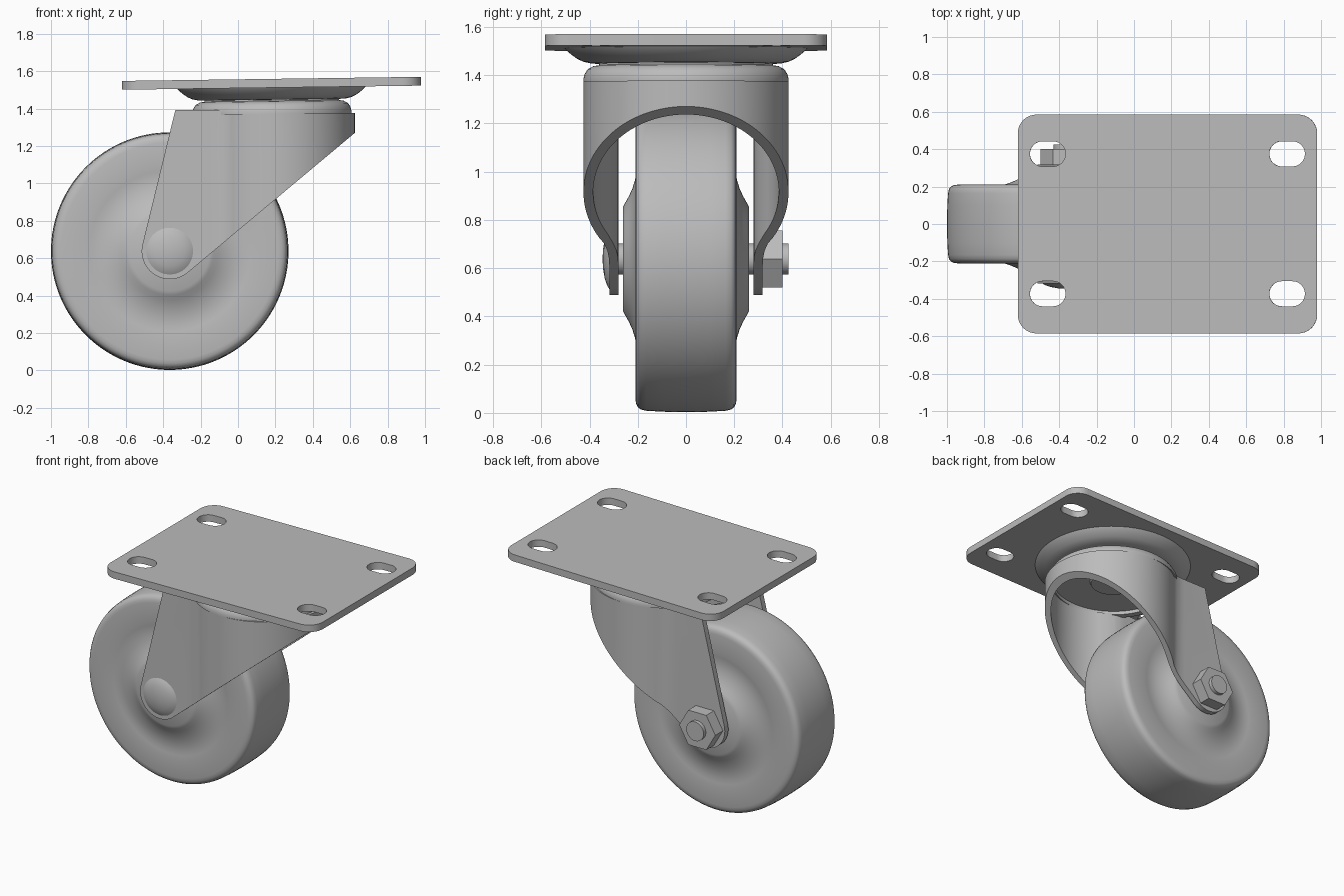
import bpy, bmesh
from math import sin, cos, pi, radians
from mathutils import Matrix, Vector

if "Cube" in bpy.data.objects:
    bpy.data.objects.remove(bpy.data.objects["Cube"])

mat = bpy.data.materials.new("plain grey")
mat.use_nodes = True
GREY = (0.5, 0.5, 0.5, 1)
mat.diffuse_color = GREY
mat.node_tree.nodes["Principled BSDF"].inputs["Base Color"].default_value = GREY

AXLE = Vector((-0.365, 0, 0.638))
SWIVEL_X = 0.2
TILT = Matrix.Translation((SWIVEL_X, 0, 0)) @ Matrix.Rotation(-0.0137, 4, 'Y')
TO_Y = Matrix.Rotation(radians(-90), 4, 'X')   # local z -> world y
ON_AXLE = Matrix.Translation(AXLE) @ TO_Y


def finish(name, bm, matrix=Matrix()):
    bm.transform(matrix)
    bmesh.ops.recalc_face_normals(bm, faces=bm.faces)
    me = bpy.data.meshes.new(name)
    bm.to_mesh(me)
    bm.free()
    me.materials.append(mat)
    ob = bpy.data.objects.new(name, me)
    bpy.context.collection.objects.link(ob)
    return ob


def smooth(ob, angle=35):
    bpy.ops.object.select_all(action='DESELECT')
    ob.select_set(True)
    bpy.context.view_layer.objects.active = ob
    bpy.ops.object.shade_smooth_by_angle(angle=radians(angle))
    return ob


def lathe(name, profile, matrix, steps=96):
    """Spin (radius, height) points around local z."""
    bm = bmesh.new()
    verts = [bm.verts.new((r, 0, h)) for r, h in profile]
    edges = [bm.edges.new(p) for p in zip(verts, verts[1:])]
    bmesh.ops.spin(bm, geom=verts + edges, cent=(0, 0, 0), axis=(0, 0, 1),
                   angle=2 * pi, steps=steps, use_duplicate=False)
    bmesh.ops.remove_doubles(bm, verts=bm.verts, dist=0.0002)
    return smooth(finish(name, bm, matrix))


def prism(name, outline, low, high, matrix=Matrix()):
    bm = bmesh.new()
    face = bm.faces.new([bm.verts.new((x, y, low)) for x, y in outline])
    new = bmesh.ops.extrude_face_region(bm, geom=[face])["geom"]
    bmesh.ops.translate(bm, vec=(0, 0, high - low),
                        verts=[v for v in new if isinstance(v, bmesh.types.BMVert)])
    return finish(name, bm, matrix)


def arc(cx, cy, r, start, end, n):
    angles = [radians(start + (end - start) * i / n) for i in range(n + 1)]
    return [(cx + r * cos(a), cy + r * sin(a)) for a in angles]


def rounded_box(cx, cy, hx, hy, r, n=10):
    pts = []
    for k, (sx, sy) in enumerate([(1, 1), (-1, 1), (-1, -1), (1, -1)]):
        pts += arc(cx + sx * (hx - r), cy + sy * (hy - r), r, 90 * k, 90 * k + 90, n)
    return pts


def boolean(ob, cutter, operation):
    mod = ob.modifiers.new("cut", 'BOOLEAN')
    mod.operation, mod.solver, mod.object = operation, 'EXACT', cutter
    bpy.context.view_layer.objects.active = ob
    bpy.ops.object.modifier_apply(modifier=mod.name)
    bpy.data.objects.remove(cutter)


# Top plate with four slots
plate = prism("top_plate", rounded_box(0, 0, 0.8, 0.585, 0.1), 1.512, 1.559, TILT)
for x in (-0.64, 0.64):
    for y in (-0.373, 0.375):
        slot = prism("slot_cutter", rounded_box(x, y, 0.095, 0.067, 0.0665), 1.4, 1.7, TILT)
        boolean(plate, slot, 'DIFFERENCE')
smooth(plate)

# Swivel race, neck and kingpin
lathe("swivel_race", [(0, 1.514), (0.505, 1.514), (0.495, 1.502), (0.475, 1.485), (0.45, 1.467),
                      (0.425, 1.456), (0.395, 1.449), (0.35, 1.447), (0, 1.447)], TILT)
lathe("swivel_neck", [(0.36, 1.45), (0.36, 1.43)], TILT)
lathe("kingpin", [(0.15, 1.4), (0.14, 1.375), (0, 1.375)], TILT)

# Fork crown with rounded shoulder
lathe("fork_crown", [(0, 1.442), (0.355, 1.442), (0.385, 1.437), (0.408, 1.424), (0.42, 1.405),
                     (0.425, 1.385), (0.425, 1.37), (0.385, 1.37), (0.385, 1.395), (0, 1.395)], TILT)


# Fork: bent sheet footprint, trimmed by its side profile
def half_footprint(r, leg):
    bend = [(-0.055, 0.341 + leg - 0.32), (-0.09, 0.328 + leg - 0.32),
            (-0.125, leg + 0.002), (-0.16, leg), (-0.7, leg)]
    return arc(SWIVEL_X, 0, r, 0, 122, 40) + bend


def sheet_side(r, leg):
    half = half_footprint(r, leg)
    return [(x, -y) for x, y in reversed(half[1:])] + half


footprint = sheet_side(0.425, 0.318) + sheet_side(0.385, 0.28)[::-1]
fork = prism("fork", footprint, 0.4, 1.45)
side = ([(-0.335, 1.393)] + arc(AXLE.x, AXLE.z, 0.15, 166, 310, 32)
        + [(0.64, 1.283), (0.64, 1.378), (0.03, 1.37), (-0.03, 1.374), (-0.08, 1.388), (-0.12, 1.393)])
UPRIGHT = Matrix.Rotation(radians(90), 4, 'X')   # local y -> world z
boolean(fork, prism("fork_trim", side, -1, 1, UPRIGHT), 'INTERSECT')
smooth(fork, 30)

# Wheel: half profile mirrored across its middle
half = [(0, 0.262), (0.213, 0.262), (0.235, 0.251), (0.26, 0.237), (0.29, 0.223), (0.325, 0.212),
        (0.36, 0.205), (0.4, 0.203), (0.43, 0.206), (0.46, 0.21), (0.58, 0.21), (0.6, 0.207),
        (0.615, 0.199), (0.624, 0.187), (0.629, 0.165), (0.633, 0.1), (0.635, 0)]
lathe("wheel", half + [(r, -h) for r, h in reversed(half[:-1])], ON_AXLE, 128)

# Axle bolt: shaft, domed head, hex nut
lathe("axle_shaft", [(0, -0.31), (0.065, -0.31), (0.065, 0.425), (0, 0.425)], ON_AXLE, 48)
lathe("bolt_head", [(0, -0.346), (0.04, -0.344), (0.08, -0.337), (0.11, -0.327), (0.128, -0.316),
                    (0, -0.316)], ON_AXLE, 64)
hexagon = arc(0, 0, 0.136, 0, 300, 5)
prism("axle_nut", hexagon, 0.316, 0.4, ON_AXLE)
